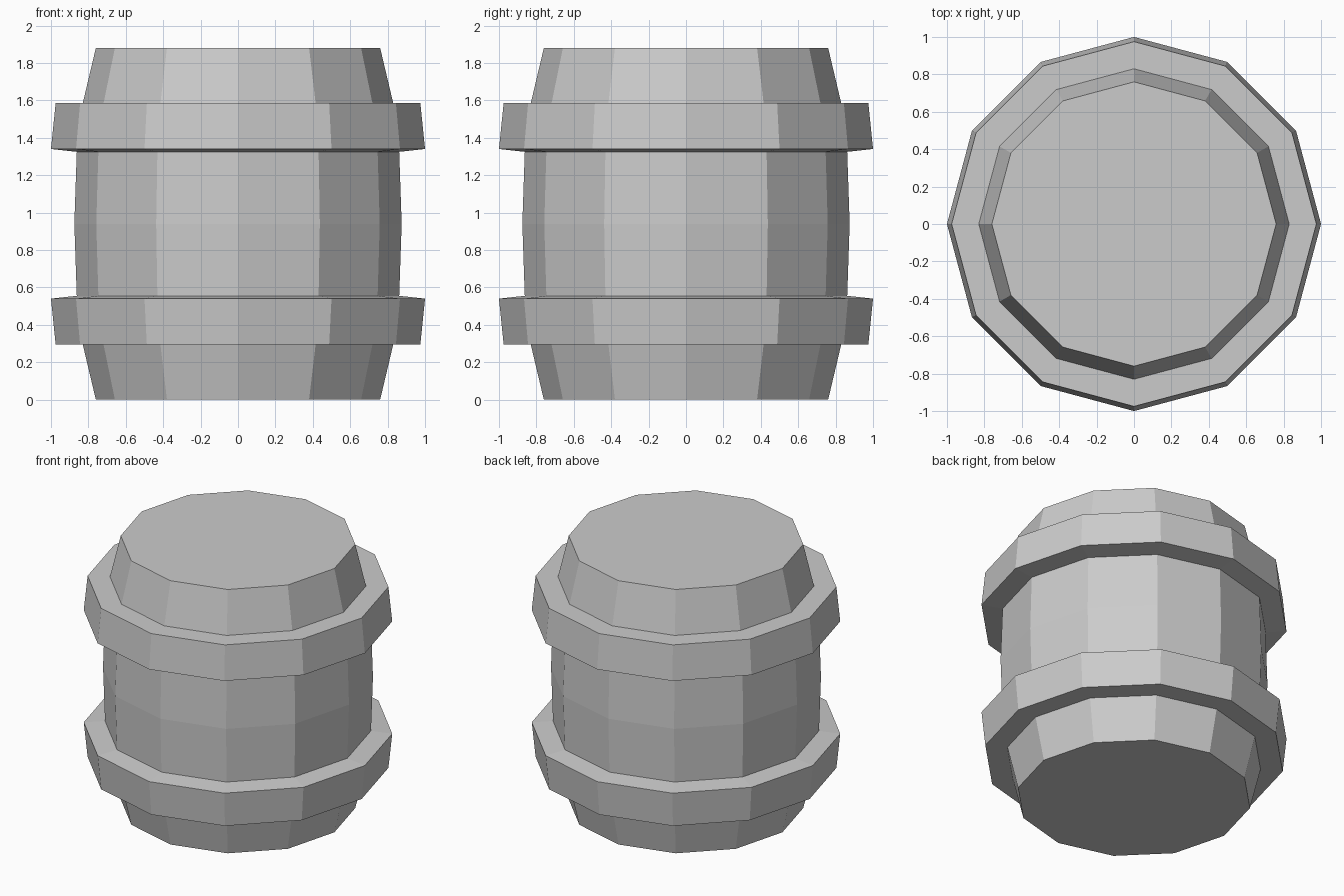
import bpy, bmesh
from math import sin, cos, tau

if "Cube" in bpy.data.objects:
    bpy.data.objects.remove(bpy.data.objects["Cube"])

SIDES = 12
HEIGHT = 1.88


def lathe(name, profile, capped=False):
    """Revolve (radius, z) points around z as flat-sided rings."""
    bm = bmesh.new()
    rings = [[bm.verts.new((r * cos(tau * i / SIDES), r * sin(tau * i / SIDES), z))
              for i in range(SIDES)] for r, z in profile]
    for low, high in zip(rings, rings[1:]):
        for i in range(SIDES):
            j = (i + 1) % SIDES
            bm.faces.new((low[i], low[j], high[j], high[i]))
    if capped:
        bm.faces.new(rings[0][::-1])
        bm.faces.new(rings[-1])
    mesh = bpy.data.meshes.new(name)
    bm.to_mesh(mesh)
    bm.free()
    obj = bpy.data.objects.new(name, mesh)
    bpy.context.collection.objects.link(obj)
    return obj


def flipped(profile):
    """Mirror a profile about the barrel's mid height, kept bottom to top."""
    return [(r, HEIGHT - z) for r, z in reversed(profile)]


# Bulging body with flat lids
lower = [(0.76, 0), (0.83, 0.295), (0.862, 0.555)]
lathe("barrel_body", lower + [(0.875, HEIGHT / 2)] + flipped(lower), capped=True)

# Hoops: flat outer edge, sloped inner-facing edge, backs sunk into the body
hoop = [(0.83, 0.295), (0.975, 0.295), (1.0, 0.54), (0.862, 0.555)]
lathe("lower_hoop", hoop)
lathe("upper_hoop", flipped(hoop))
